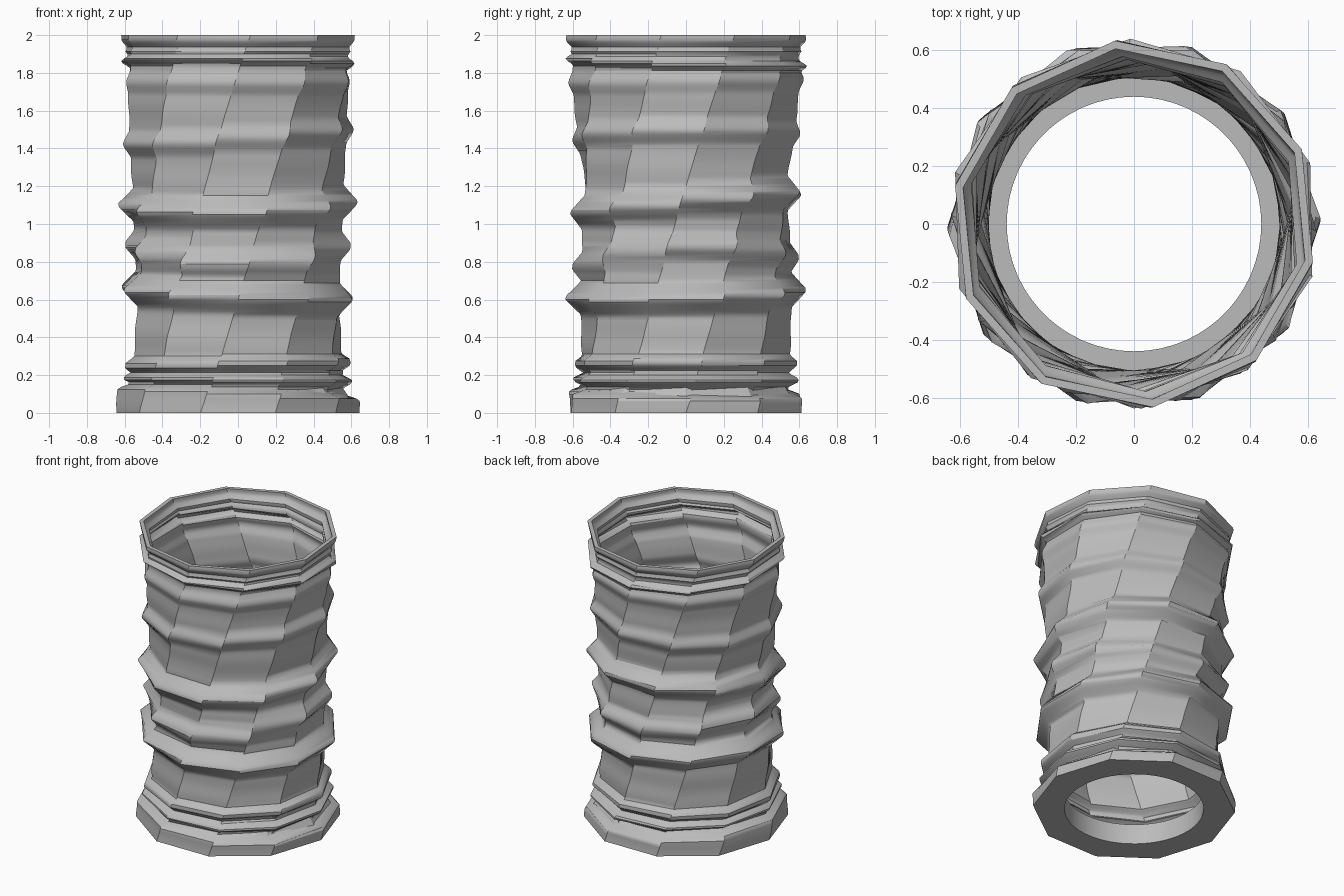
import bpy, bmesh
from math import cos, sin, pi, radians

if "Cube" in bpy.data.objects:
    bpy.data.objects.remove(bpy.data.objects["Cube"])

SIDES, LAYERS, HEIGHT = 10, 160, 2.0
TWIST = radians(30)          # turn per unit of height
WALL = 0.028
FLOOR = 0.14
HOLE = 0.44

# Ridges: height up the tube, lean in x, lean in y, saddle, half width, slope, bulge
RIDGES = [
    (0.0, -0.03, -0.01, 0, 0.13, 0.03, 0.085),
    (0.175, -0.01, 0, 0, 0.035, 0.025, 0.05),
    (0.26, 0.01, 0, 0, 0.045, 0.03, 0.042),
    (0.63, -0.03, 0.02, 0, 0.09, 0.08, 0.08),
    (0.845, 0, 0.025, 0.045, 0.075, 0.06, 0.045),
    (1.11, 0.01, 0.055, 0, 0.09, 0.08, 0.075),
    (1.46, 0.04, 0.01, 0, 0.07, 0.06, 0.035),
    (1.755, 0, 0.01, 0, 0.06, 0.05, 0.02),
    (1.855, -0.01, -0.02, 0, 0.03, 0.025, 0.042),
    (1.915, 0, 0, 0, 0.02, 0.02, 0.015),
    (2.0, 0, 0, 0, 0.07, 0.04, 0.035),
]


def radius(z, a):
    """Corner radius of the tube at height z in direction a."""
    r = 0.557 + 0.043 * max(0.0, min(1.0, (z - 1.2) / 0.5))
    bulge = 0.0
    for centre, lean_x, lean_y, saddle, half, slope, size in RIDGES:
        mid = centre + lean_x * cos(a) + lean_y * sin(a) + saddle * cos(2 * a)
        t = max(0.0, min(1.0, (half - abs(z - mid)) / slope))
        bulge = max(bulge, size * t)
    # faint uneven ripples
    return r + bulge + 0.003 * sin(31 * z + 2 * a)


def ring(bm, z, inset=0.0):
    verts = []
    for i in range(SIDES):
        a = 2 * pi * i / SIDES + TWIST * z
        r = radius(z, a) - inset
        verts.append(bm.verts.new((r * cos(a), r * sin(a), z)))
    return verts


def bridge(bm, lower, upper):
    n = len(lower)
    for i in range(n):
        j = (i + 1) % n
        bm.faces.new((lower[i], lower[j], upper[j], upper[i]))


def finish(bm, name, material, angle):
    bmesh.ops.recalc_face_normals(bm, faces=bm.faces)
    mesh = bpy.data.meshes.new(name)
    bm.to_mesh(mesh)
    bm.free()
    mesh.materials.append(material)
    obj = bpy.data.objects.new(name, mesh)
    bpy.context.collection.objects.link(obj)
    bpy.ops.object.select_all(action='DESELECT')
    obj.select_set(True)
    bpy.context.view_layer.objects.active = obj
    bpy.ops.object.shade_smooth_by_angle(angle=radians(angle))
    return obj


grey = bpy.data.materials.new("plain_grey")
grey.use_nodes = True
colour = (0.5, 0.5, 0.5, 1)
grey.diffuse_color = colour
grey.node_tree.nodes["Principled BSDF"].inputs["Base Color"].default_value = colour

# Twisted ridged wall: up the outside, over the rim, down the inside
bm = bmesh.new()
levels = [HEIGHT * k / LAYERS for k in range(LAYERS + 1)]
rings = [ring(bm, z) for z in levels]
rings += [ring(bm, z, WALL) for z in reversed(levels) if z > FLOOR - 0.03]
for low, high in zip(rings, rings[1:]):
    bridge(bm, low, high)
finish(bm, "ridged_wall", grey, 30)

# Base plate: ten-sided outside, round hole inside
STEPS = 6


def plate_edge(bm, z, corner):
    """Ten-sided loop with extra points along each side."""
    verts = []
    for i in range(SIDES):
        a, b = 2 * pi * i / SIDES, 2 * pi * (i + 1) / SIDES
        ra, rb = corner(a), corner(b)
        for k in range(STEPS):
            t = k / STEPS
            verts.append(bm.verts.new((
                ra * cos(a) * (1 - t) + rb * cos(b) * t,
                ra * sin(a) * (1 - t) + rb * sin(b) * t, z)))
    return verts


def hole_edge(bm, z):
    n = SIDES * STEPS
    return [bm.verts.new((HOLE * cos(2 * pi * i / n), HOLE * sin(2 * pi * i / n), z))
            for i in range(n)]


bm = bmesh.new()
loops = [plate_edge(bm, 0, lambda a: radius(0, a)), hole_edge(bm, 0),
         hole_edge(bm, FLOOR), plate_edge(bm, FLOOR, lambda a: 0.55)]
for low, high in zip(loops, loops[1:] + loops[:1]):
    bridge(bm, low, high)
finish(bm, "base_plate", grey, 30)
